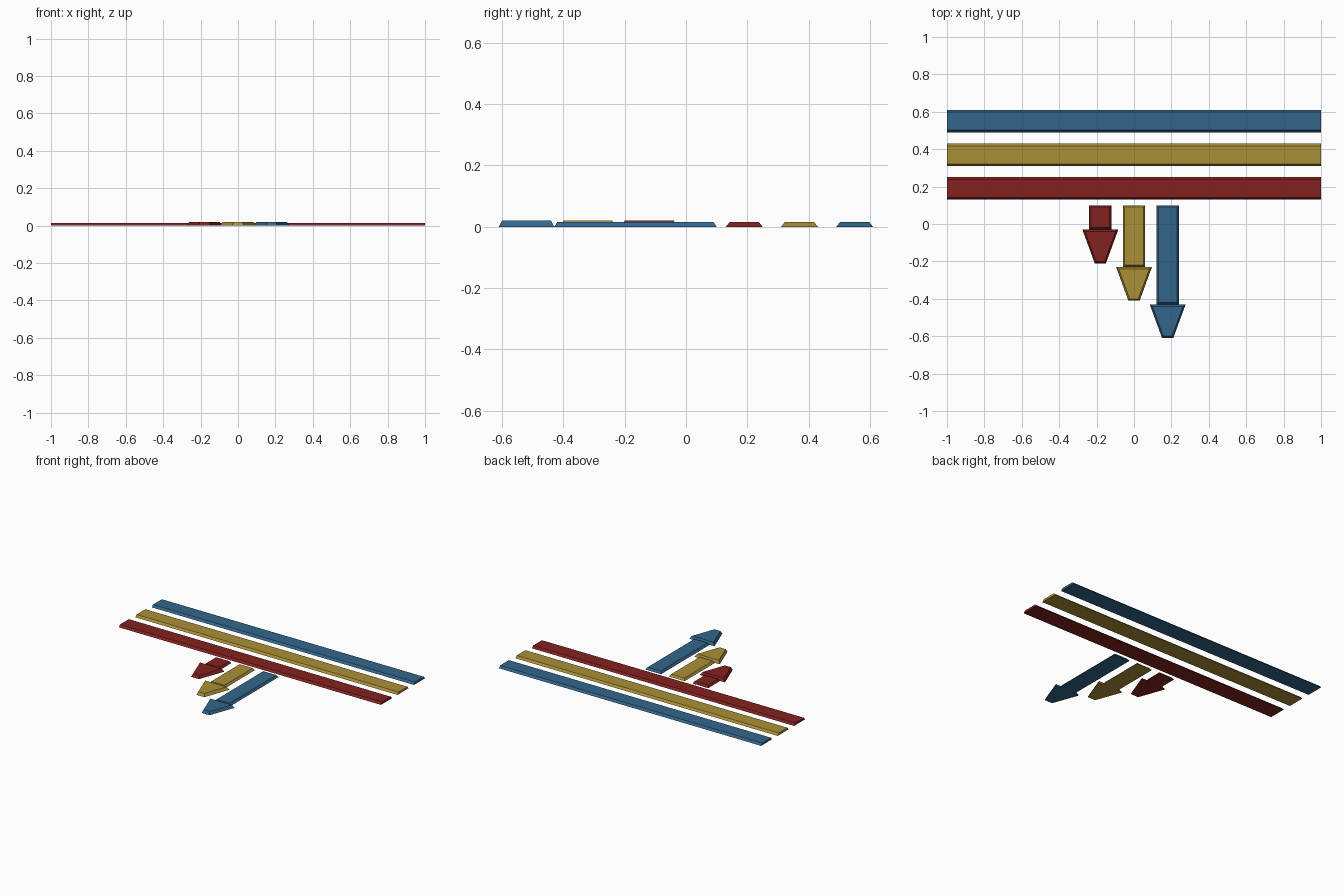
import bpy, bmesh

if "Cube" in bpy.data.objects:
    bpy.data.objects.remove(bpy.data.objects["Cube"])

H_FLAT, H_HEAD = 0.015, 0.02


def material(name, rgb):
    m = bpy.data.materials.new(name)
    m.diffuse_color = (*rgb, 1)
    m.use_nodes = True
    m.node_tree.nodes["Principled BSDF"].inputs["Base Color"].default_value = m.diffuse_color
    return m


# Closed slab with sloping sides between a bottom and a top outline
def slab(name, bottom, top, height, mat):
    bm = bmesh.new()
    lo = [bm.verts.new((x, y, 0)) for x, y in bottom]
    hi = [bm.verts.new((x, y, height)) for x, y in top]
    n = len(lo)
    bm.faces.new(lo[::-1])
    bm.faces.new(hi)
    for i in range(n):
        j = (i + 1) % n
        bm.faces.new((lo[i], lo[j], hi[j], hi[i]))
    bmesh.ops.recalc_face_normals(bm, faces=bm.faces)
    mesh = bpy.data.meshes.new(name)
    bm.to_mesh(mesh)
    bm.free()
    mesh.materials.append(mat)
    obj = bpy.data.objects.new(name, mesh)
    bpy.context.collection.objects.link(obj)


# Symmetric four-sided outline: half widths at the front and back
def outline(cx, front, back, half_front, half_back):
    return [(cx - half_front, front), (cx + half_front, front),
            (cx + half_back, back), (cx - half_back, back)]


colours = [("red", (0.23, 0.016, 0.014)),
           ("gold", (0.41, 0.28, 0.038)),
           ("blue", (0.033, 0.13, 0.26))]

for i, (colour, rgb) in enumerate(colours):
    mat = material(colour, rgb)

    # Long bar, bevelled along its length with square ends
    y = 0.19 + 0.18 * i
    slab(colour + "_bar", outline(0, y - 0.06, y + 0.06, 1, 1),
         outline(0, y - 0.048, y + 0.048, 1, 1), H_FLAT, mat)

    # Arrow shaft
    x = -0.18 + 0.18 * i
    neck = -0.03 - 0.2 * i
    slab(colour + "_arrow_shaft", outline(x, neck, 0.1, 0.06, 0.06),
         outline(x, neck + 0.01, 0.09, 0.05, 0.05), H_FLAT, mat)

    # Blunt arrow head
    tip = neck - 0.18
    slab(colour + "_arrow_head", outline(x, tip, neck, 0.03, 0.096),
         outline(x, tip + 0.01, neck - 0.01, 0.023, 0.082), H_HEAD, mat)
